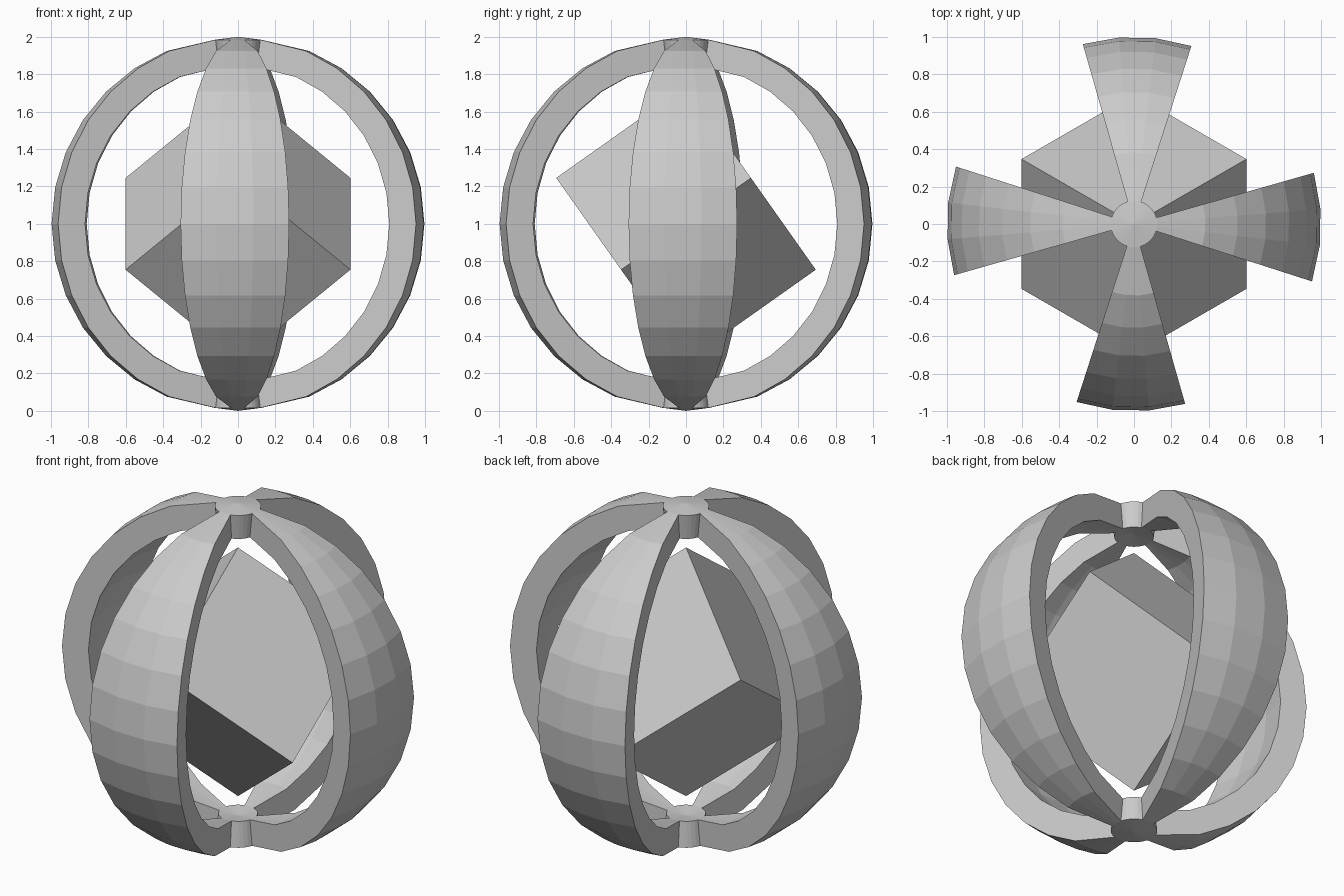
import bpy, bmesh
from math import sin, cos, pi, radians, sqrt
from mathutils import Matrix, Vector

default = bpy.data.objects.get("Cube")
if default:
    bpy.data.objects.remove(default, do_unlink=True)

grey = bpy.data.materials.new("plain grey")
grey.use_nodes = True
grey.diffuse_color = (0.6, 0.6, 0.6, 1)
grey.node_tree.nodes["Principled BSDF"].inputs["Base Color"].default_value = (0.6, 0.6, 0.6, 1)

CENTRE = Vector((0, 0, 1))
SEGMENTS, RINGS = 32, 16
STEP = 2 * pi / SEGMENTS
TWIST = radians(-1)
HUB_RADIUS, HUB_HEIGHT = 0.125, 0.984
INNER_SCALE = 0.85
CORE_EDGE = 0.85


def finish(bm, name):
    bmesh.ops.recalc_face_normals(bm, faces=bm.faces[:])
    mesh = bpy.data.meshes.new(name)
    bm.to_mesh(mesh)
    bm.free()
    mesh.materials.append(grey)
    obj = bpy.data.objects.new(name, mesh)
    obj.location = CENTRE
    bpy.context.collection.objects.link(obj)
    return obj


def profile(ring):
    """Radius and height of a ring, with the polar rings drawn in as hubs."""
    if ring in (1, RINGS - 1):
        return HUB_RADIUS, HUB_HEIGHT if ring == 1 else -HUB_HEIGHT
    angle = pi * ring / RINGS
    return sin(angle), cos(angle)


# Spherical cage: four curved bands joined by a round hub at each pole
bm = bmesh.new()
grid = {}
for ring in range(1, RINGS):
    radius, height = profile(ring)
    for i in range(SEGMENTS):
        a = (i + 0.5) * STEP + TWIST
        grid[ring, i] = bm.verts.new((radius * cos(a), radius * sin(a), height))

for ring, z in ((1, 1), (RINGS - 1, -1)):
    pole = bm.verts.new((0, 0, z))
    for i in range(SEGMENTS):
        bm.faces.new((pole, grid[ring, i], grid[ring, (i + 1) % SEGMENTS]))

for quarter in range(4):
    for offset in (-2, -1, 0):
        i = (quarter * SEGMENTS // 4 + offset) % SEGMENTS
        j = (i + 1) % SEGMENTS
        for ring in range(1, RINGS - 1):
            bm.faces.new((grid[ring, i], grid[ring + 1, i],
                          grid[ring + 1, j], grid[ring, j]))
bmesh.ops.delete(bm, geom=[v for v in bm.verts if not v.link_faces], context='VERTS')

# Cage thickness: a smaller copy inside, joined along every open edge
rim = [e for e in bm.edges if e.is_boundary]
copy = bmesh.ops.duplicate(bm, geom=bm.verts[:] + bm.edges[:] + bm.faces[:])
inner = copy["vert_map"]
bmesh.ops.scale(bm, vec=(INNER_SCALE,) * 3,
                verts=[g for g in copy["geom"] if isinstance(g, bmesh.types.BMVert)])
for edge in rim:
    a, b = edge.verts
    bm.faces.new((a, b, inner[b], inner[a]))
finish(bm, "cage")

# Core: a cube balanced on one corner
bm = bmesh.new()
bmesh.ops.create_cube(bm, size=CORE_EDGE)
flat, rise = sqrt(2 / 3), sqrt(1 / 3)
axes = [(flat * cos(radians(t)), flat * sin(radians(t)), rise) for t in (90, 210, 330)]
bmesh.ops.transform(bm, matrix=Matrix(axes).transposed().to_4x4(), verts=bm.verts[:])
finish(bm, "core_cube")
